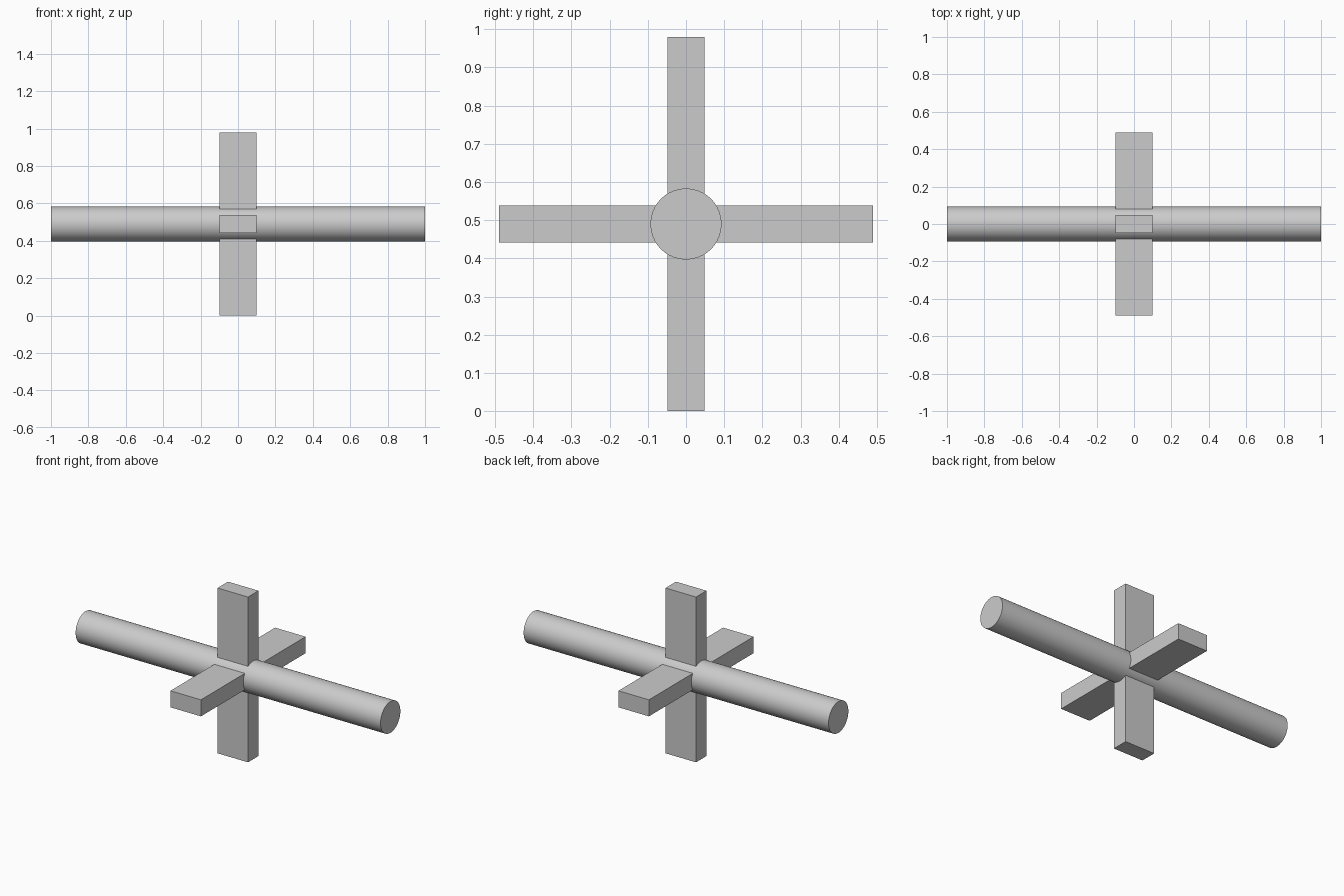
import bpy
from math import cos, sin, pi, radians

cube = bpy.data.objects.get("Cube")
if cube:
    bpy.data.objects.remove(cube, do_unlink=True)

AXIS_Z = 0.49          # height of the shaft axis
SHAFT_RADIUS = 0.093
BLADE_INNER = 0.04     # blade root, buried in the shaft
BLADE_OUTER = 0.49     # blade tip, measured from the axis
BLADE_WIDTH = 0.2
BLADE_THICK = 0.098

# Single grey material
grey = bpy.data.materials.new("plain_grey")
grey.use_nodes = True
grey.diffuse_color = (0.6, 0.6, 0.6, 1)
grey.node_tree.nodes["Principled BSDF"].inputs["Base Color"].default_value = grey.diffuse_color

# Round shaft along x
bpy.ops.mesh.primitive_cylinder_add(vertices=64, radius=SHAFT_RADIUS, depth=2,
                                    location=(0, 0, AXIS_Z), rotation=(0, pi / 2, 0))
shaft = bpy.context.object
shaft.name = "shaft"
shaft.data.materials.append(grey)
bpy.ops.object.shade_smooth_by_angle(angle=radians(30))


# Four flat blades around the shaft
def add_blade(name, angle):
    mid = (BLADE_INNER + BLADE_OUTER) / 2
    bpy.ops.mesh.primitive_cube_add(
        size=1, location=(0, mid * cos(angle), AXIS_Z + mid * sin(angle)),
        rotation=(angle, 0, 0))
    blade = bpy.context.object
    blade.name = name
    blade.scale = (BLADE_WIDTH, BLADE_OUTER - BLADE_INNER, BLADE_THICK)
    bpy.ops.object.transform_apply(location=False, rotation=False, scale=True)
    blade.data.materials.append(grey)


for i, side in enumerate(("back", "top", "front", "bottom")):
    add_blade(side + "_blade", i * pi / 2)
